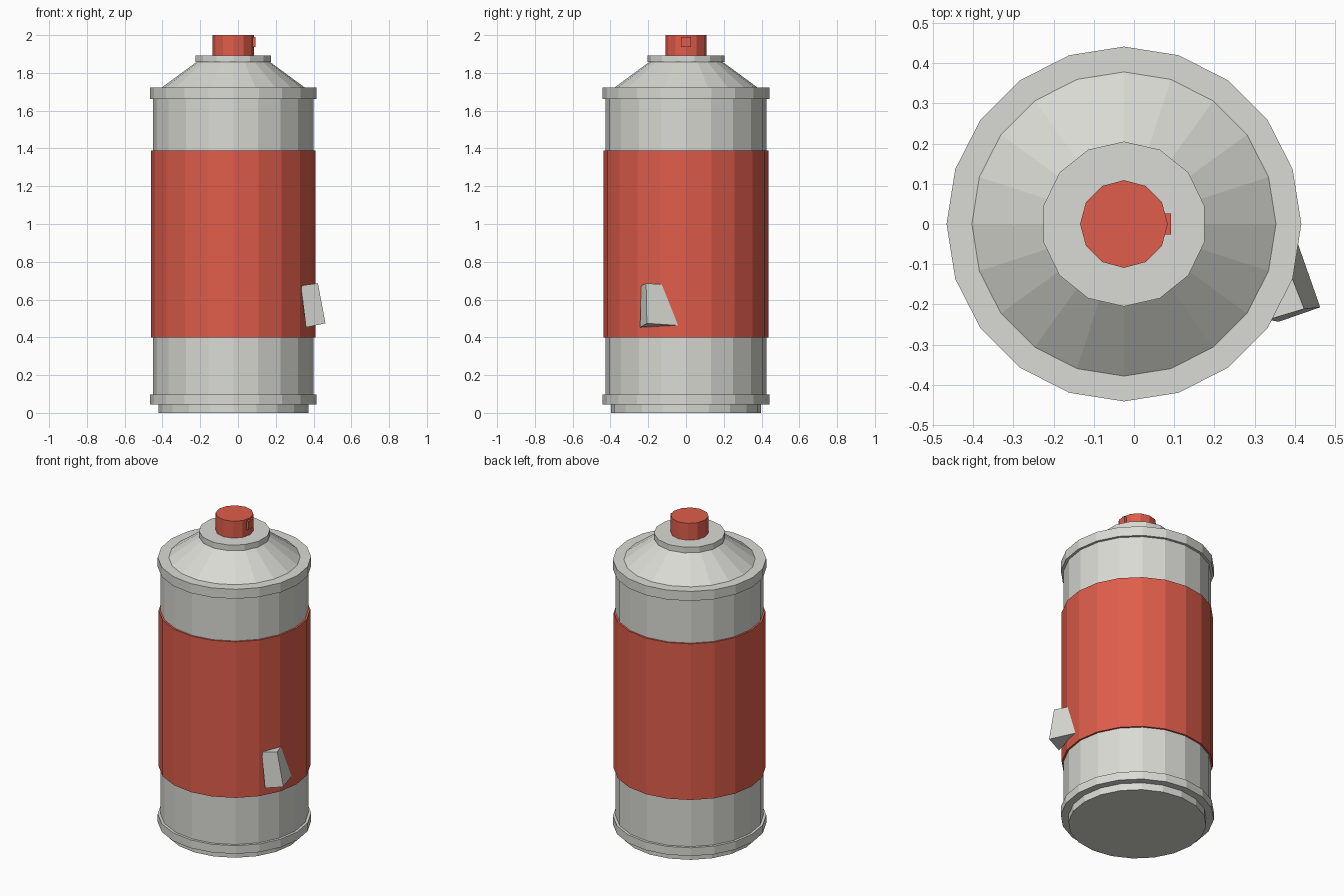
import bpy, bmesh
from math import cos, sin, pi

cube = bpy.data.objects.get("Cube")
if cube:
    bpy.data.objects.remove(cube, do_unlink=True)

AXIS_X = -0.025  # the can stands slightly off centre because of the tab


def make_material(name, color):
    mat = bpy.data.materials.new(name)
    mat.use_nodes = True
    mat.diffuse_color = color
    mat.node_tree.nodes["Principled BSDF"].inputs["Base Color"].default_value = color
    return mat


metal = make_material("pale grey metal", (0.70, 0.70, 0.66, 1))
red = make_material("red paint", (0.74, 0.11, 0.07, 1))


def finish(name, bm, mat):
    mesh = bpy.data.meshes.new(name)
    bm.to_mesh(mesh)
    bm.free()
    mesh.materials.append(mat)
    obj = bpy.data.objects.new(name, mesh)
    bpy.context.collection.objects.link(obj)
    return obj


def lathe(name, mat, profile, sides=20, bottom=False, top=False):
    """Spin (radius, height) points, listed bottom to top, about the can axis."""
    bm = bmesh.new()
    rings = []
    for r, z in profile:
        angles = [pi / 2 + 2 * pi * i / sides for i in range(sides)]
        rings.append([bm.verts.new((AXIS_X + r * cos(a), r * sin(a), z)) for a in angles])
    for low, high in zip(rings, rings[1:]):
        for i in range(sides):
            j = (i + 1) % sides
            bm.faces.new((low[i], low[j], high[j], high[i]))
    if bottom:
        bm.faces.new(rings[0][::-1])
    if top:
        bm.faces.new(rings[-1])
    return finish(name, bm, mat)


def hoop(name, mat, inner_low, inner_high, outer, z0, z1):
    """Raised ring around the can."""
    lathe(name, mat, [(inner_low, z0), (outer, z0), (outer, z1), (inner_high, z1)])


# Can
lathe("foot", metal, [(0.397, 0), (0.397, 0.045)], bottom=True)
hoop("lower_rim", metal, 0.397, 0.425, 0.441, 0.045, 0.097)
lathe("body", metal, [(0.425, 0.097), (0.425, 1.663)])
hoop("label_band", red, 0.425, 0.425, 0.436, 0.398, 1.388)
hoop("upper_rim", metal, 0.425, 0.378, 0.441, 1.663, 1.723)
lathe("shoulder", metal, [(0.378, 1.723), (0.195, 1.857)])
lathe("collar", metal, [(0.19, 1.857), (0.205, 1.857), (0.205, 1.893)], sides=14, top=True)

# Spray button with its small outlet
lathe("spray_button", red, [(0.109, 1.893), (0.109, 2.0)], sides=12, top=True)
bm = bmesh.new()
bmesh.ops.create_cube(bm, size=1)
bmesh.ops.scale(bm, vec=(0.03, 0.052, 0.052), verts=bm.verts)
bmesh.ops.translate(bm, vec=(0.077, 0, 1.963), verts=bm.verts)
finish("spray_outlet", bm, red)

# Tilted wedge tab sticking out of the band
bm = bmesh.new()
corners = [(0.463, -0.207, 0.474), (0.36, -0.243, 0.453), (0.405, -0.042, 0.463),
           (0.423, -0.211, 0.686), (0.333, -0.238, 0.674), (0.39, -0.127, 0.68)]
for co in corners:
    bm.verts.new(co)
bmesh.ops.convex_hull(bm, input=bm.verts)
bmesh.ops.dissolve_limit(bm, angle_limit=0.15, verts=bm.verts, edges=bm.edges)
bmesh.ops.recalc_face_normals(bm, faces=bm.faces)
finish("side_tab", bm, metal)
